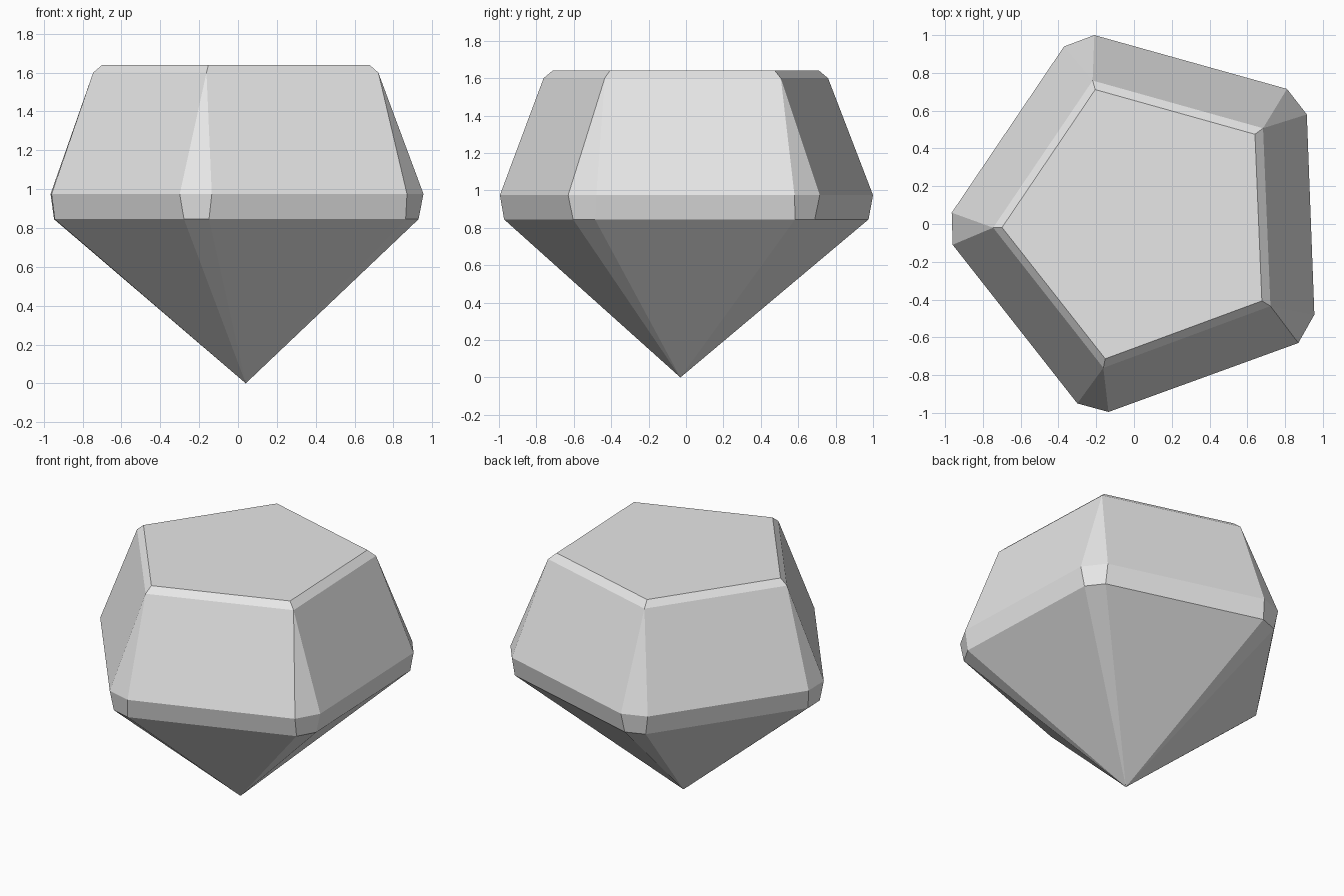
import bpy
import bmesh
from mathutils import Vector

default_cube = bpy.data.objects.get("Cube")
if default_cube:
    bpy.data.objects.remove(default_cube, do_unlink=True)

# Blunted corners of the girdle: each pair of points is one cut corner
CORNERS = [
    ((-0.21, 1.0), (-0.37, 0.94)),
    ((-0.965, 0.06), (-0.96, -0.11)),
    ((-0.30, -0.95), (-0.135, -0.995)),
    ((0.87, -0.63), (0.955, -0.48)),
    ((0.915, 0.58), (0.81, 0.715)),
]
CULET = (0.04, -0.03, 0)
GIRDLE_LOW, GIRDLE_HIGH, SHOULDER, TABLE = 0.845, 0.975, 1.60, 1.64

bm = bmesh.new()


def ring(points, height):
    return [bm.verts.new((p.x, p.y, height)) for p in points]


def band(lower, upper):
    """Join two rings of equal length with quads."""
    count = len(lower)
    for i in range(count):
        j = (i + 1) % count
        bm.faces.new((lower[i], lower[j], upper[j], upper[i]))


# Rings, from the girdle to the table
high_points, low_points, shoulder_points = [], [], []
for first, second in CORNERS:
    a, b = Vector(first), Vector(second)
    middle = (a + b) / 2
    high_points += [a, b]
    low_points += [middle * 0.982 + (p - middle) * 0.78 for p in (a, b)]
    shoulder_points.append(middle * 0.783 + Vector((0.008, 0)))

low = ring(low_points, GIRDLE_LOW)
high = ring(high_points, GIRDLE_HIGH)
shoulder = ring(shoulder_points, SHOULDER)
table = ring([p * 0.937 for p in shoulder_points], TABLE)

# Pavilion: facets running down to the point
culet = bm.verts.new(CULET)
for i, vert in enumerate(low):
    bm.faces.new((culet, low[(i + 1) % len(low)], vert))

# Girdle band
band(low, high)

# Crown: a triangle on each corner and a broad facet between corners
for i in range(len(shoulder)):
    j = (i + 1) % len(shoulder)
    bm.faces.new((high[2 * i], high[2 * i + 1], shoulder[i]))
    bm.faces.new((high[2 * i + 1], high[2 * j], shoulder[j], shoulder[i]))

# Bevel strip and flat table
band(shoulder, table)
bm.faces.new(table)
bmesh.ops.recalc_face_normals(bm, faces=bm.faces[:])

mesh = bpy.data.meshes.new("cut_gem")
bm.to_mesh(mesh)
bm.free()
gem = bpy.data.objects.new("cut_gem", mesh)
bpy.context.collection.objects.link(gem)

# Plain grey stone
grey = bpy.data.materials.new("light_grey")
grey.use_nodes = True
colour = (0.8, 0.8, 0.8, 1)
grey.diffuse_color = colour
grey.node_tree.nodes["Principled BSDF"].inputs["Base Color"].default_value = colour
mesh.materials.append(grey)
